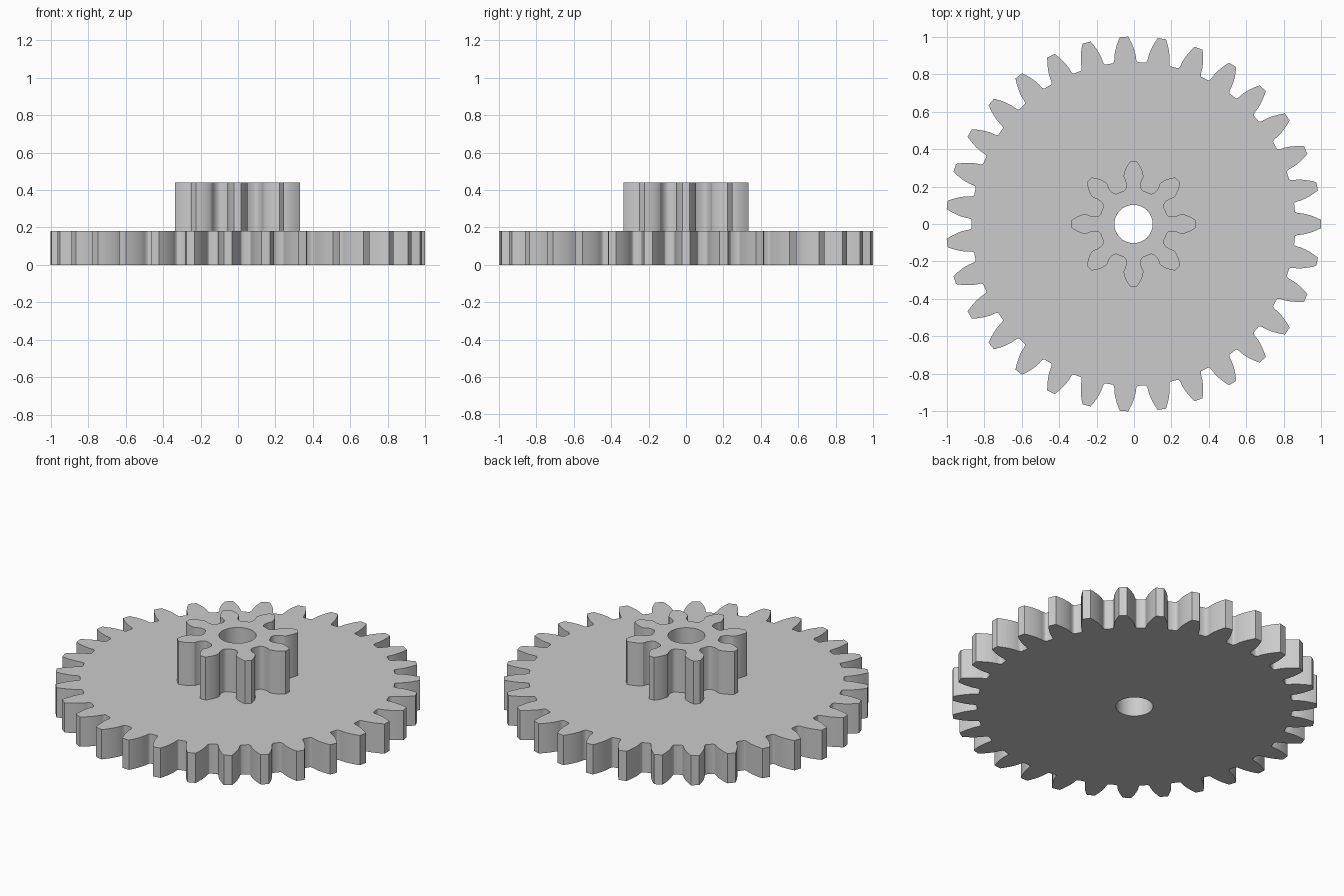
import bpy, bmesh
from math import pi, sin, cos, tan, acos, atan2, hypot, sqrt, radians

cube = bpy.data.objects.get("Cube")
if cube:
    bpy.data.objects.remove(cube)

CENTRE_X = -0.0025
BORE = 0.102
PRESSURE = radians(20)

grey = bpy.data.materials.new("plain grey")
grey.use_nodes = True
colour = (0.6, 0.6, 0.6, 1)
grey.diffuse_color = colour
grey.node_tree.nodes["Principled BSDF"].inputs["Base Color"].default_value = colour


def involute(a):
    return tan(a) - a


def half_tooth(teeth, tip, steps=18):
    """(radius, half angle) from tooth root to tip, with the undercut root."""
    module = 2 * tip / (teeth + 2)
    pitch = module * teeth / 2
    base = pitch * cos(PRESSURE)
    root = pitch - 1.25 * module
    corner = module * (pi / 4 - 1.25 * tan(PRESSURE))
    start = hypot(root, corner)
    points = []
    for i in range(steps + 1):
        r = start + (tip - start) * (i / steps) ** 1.5
        y = sqrt(max(r * r - root * root, 0))
        angle = pi / teeth - (atan2(y, root) - (y - corner) / pitch)
        if r >= base:
            flank = pi / (2 * teeth) + involute(PRESSURE) - involute(acos(base / r))
            angle = min(angle, flank)
        points.append((r, angle))
    return root, points


def gear_outline(teeth, tip):
    root, half = half_tooth(teeth, tip)
    outline = []
    for k in range(teeth):
        mid = 2 * pi * k / teeth
        tooth = [(r, mid - a) for r, a in half]
        tooth.append((tip, mid))
        tooth += [(r, mid + a) for r, a in reversed(half)]
        tooth.append((root, mid + pi / teeth))
        outline += [(r * cos(a), r * sin(a)) for r, a in tooth]
    return outline


def make_gear(name, teeth, tip, bottom, top):
    bm = bmesh.new()
    bore = [(BORE * cos(2 * pi * i / 64), BORE * sin(2 * pi * i / 64)) for i in range(64)]
    edges = []
    for loop in (gear_outline(teeth, tip), bore):
        verts = [bm.verts.new((x, y, bottom)) for x, y in loop]
        edges += [bm.edges.new((verts[i - 1], v)) for i, v in enumerate(verts)]
    # Fill between outline and bore, then raise to a solid
    bmesh.ops.triangle_fill(bm, use_beauty=True, edges=edges, normal=(0, 0, 1))
    lifted = bmesh.ops.extrude_face_region(bm, geom=bm.faces[:], use_keep_orig=True)
    bmesh.ops.translate(bm, vec=(0, 0, top - bottom),
                        verts=[g for g in lifted["geom"] if isinstance(g, bmesh.types.BMVert)])
    bmesh.ops.recalc_face_normals(bm, faces=bm.faces[:])
    mesh = bpy.data.meshes.new(name)
    bm.to_mesh(mesh)
    bm.free()
    mesh.materials.append(grey)
    obj = bpy.data.objects.new(name, mesh)
    obj.location.x = CENTRE_X
    bpy.context.collection.objects.link(obj)
    bpy.ops.object.select_all(action="DESELECT")
    obj.select_set(True)
    bpy.context.view_layer.objects.active = obj
    bpy.ops.object.shade_smooth_by_angle(angle=radians(30))


# Wide lower wheel and the small pinion on top of it
make_gear("large_gear", 31, 1.001, 0, 0.18)
make_gear("small_pinion", 8, 0.334, 0.18, 0.44)
